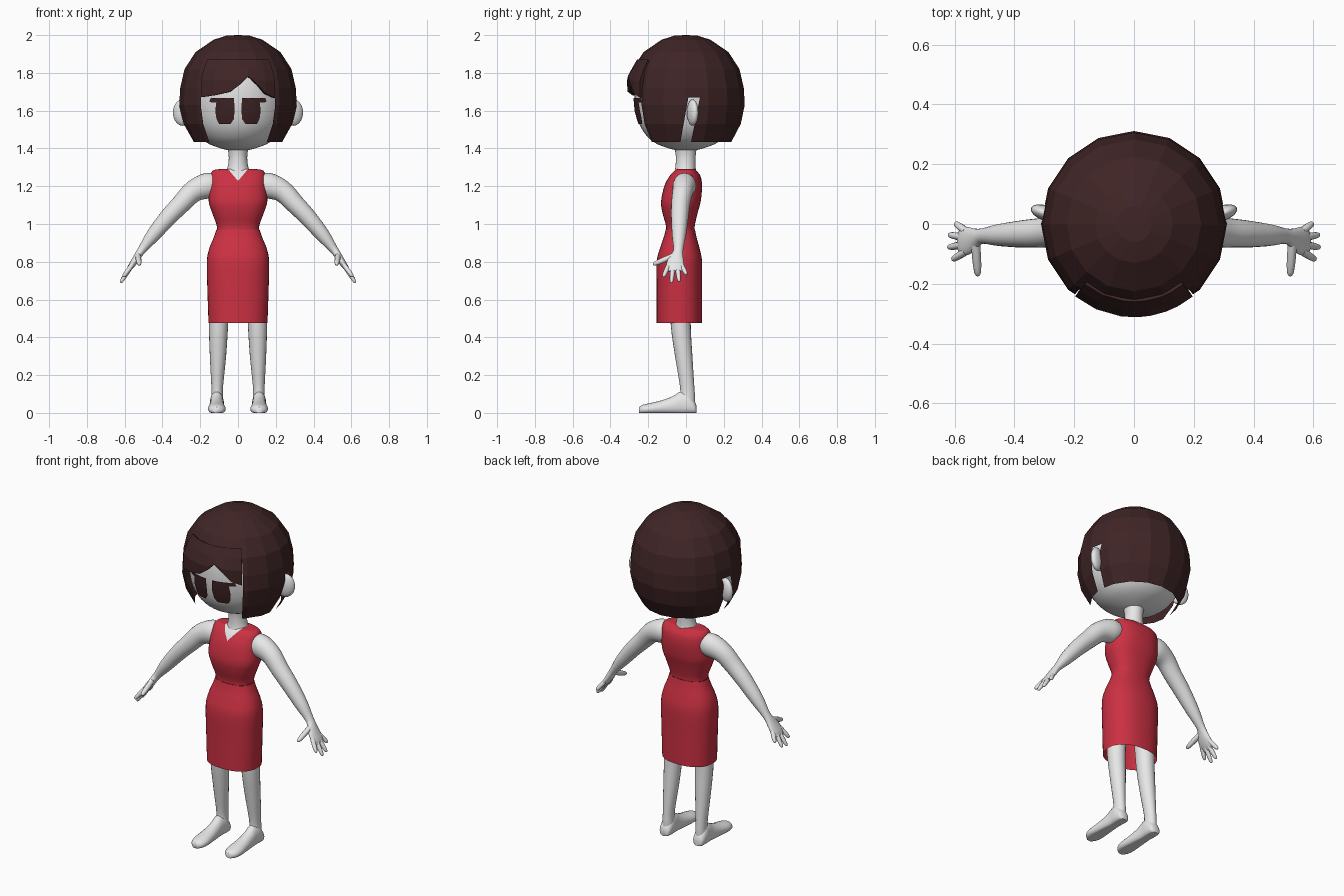
import bpy, bmesh, math
from mathutils import Vector

if "Cube" in bpy.data.objects:
    bpy.data.objects.remove(bpy.data.objects["Cube"])


def material(name, rgb):
    m = bpy.data.materials.new(name)
    m.diffuse_color = (*rgb, 1)
    m.use_nodes = True
    m.node_tree.nodes["Principled BSDF"].inputs["Base Color"].default_value = m.diffuse_color
    return m


SKIN = material("pale skin", (0.8, 0.8, 0.8))
HAIR = material("dark brown", (0.05, 0.018, 0.019))
RED = material("red cloth", (0.6, 0.03, 0.055))


def finish(name, bm, mat, smooth=True, mirror=False, thick=0):
    bmesh.ops.recalc_face_normals(bm, faces=bm.faces)
    me = bpy.data.meshes.new(name)
    bm.to_mesh(me)
    bm.free()
    me.materials.append(mat)
    ob = bpy.data.objects.new(name, me)
    bpy.context.collection.objects.link(ob)
    if smooth:
        me.polygons.foreach_set("use_smooth", [True] * len(me.polygons))
        me.set_sharp_from_angle(angle=math.radians(50))
    if thick:
        s = ob.modifiers.new("thickness", 'SOLIDIFY')
        s.thickness = thick
    if mirror:
        ob.modifiers.new("mirror", 'MIRROR')
    return ob


def bridge(bm, rings, closed=True):
    for a, b in zip(rings, rings[1:]):
        n = len(a)
        for i in range(n if closed else n - 1):
            j = (i + 1) % n
            bm.faces.new((a[i], a[j], b[j], b[i]))


def spline(rows, steps):
    """Catmull-Rom through the rows, any number of values per row."""
    rows = [Vector(r) for r in rows]
    p = [rows[0]] + rows + [rows[-1]]
    out = []
    for a, b, c, d in zip(p, p[1:], p[2:], p[3:]):
        for k in range(steps):
            t = k / steps
            out.append(0.5 * (2 * b + (c - a) * t + (2 * a - 5 * b + 4 * c - d) * t * t
                              + (3 * b - a - 3 * c + d) * t ** 3))
    return out + [rows[-1]]


def tube(rows, axis=(0, 1, 0), up=None, n=20, pw=2, steps=4, caps=True):
    """Loft of ellipses: rows are x, y, z, radius along axis, radius across."""
    bm = bmesh.new()
    rows = spline(rows, steps)
    rings = []
    for k, r in enumerate(rows):
        c = Vector(r[:3])
        t = Vector(up) if up else (Vector(rows[min(k + 1, len(rows) - 1)][:3])
                                   - Vector(rows[max(k - 1, 0)][:3])).normalized()
        a = Vector(axis)
        a = (a - t * a.dot(t)).normalized()
        b = t.cross(a)
        ring = []
        for i in range(n):
            w = 2 * math.pi * i / n
            u, v = math.cos(w), math.sin(w)
            u = math.copysign(abs(u) ** (2 / pw), u)
            v = math.copysign(abs(v) ** (2 / pw), v)
            ring.append(bm.verts.new(c + a * u * r[3] + b * v * r[4]))
        rings.append(ring)
    bridge(bm, rings)
    if caps:
        bm.faces.new(rings[0])
        bm.faces.new(rings[-1])
    return bm


def lathe(profile, n):
    bm = bmesh.new()
    rings = [[bm.verts.new((r * math.sin(2 * math.pi * i / n), -r * math.cos(2 * math.pi * i / n), z))
              for i in range(n)] for r, z in profile]
    bridge(bm, rings)
    bmesh.ops.remove_doubles(bm, verts=bm.verts, dist=1e-5)
    return bm


def cut(bm, planes, rule):
    """Slice along planes, then delete the faces whose centre meets the rule."""
    for co, no in planes:
        bmesh.ops.bisect_plane(bm, geom=bm.verts[:] + bm.edges[:] + bm.faces[:],
                               plane_co=co, plane_no=no)
    bad = [f for f in bm.faces if rule(f.calc_center_median())]
    bmesh.ops.delete(bm, geom=bad, context='FACES')


# Head
HEAD = [(0, 1.38), (0.09, 1.40), (0.165, 1.43), (0.215, 1.475), (0.247, 1.53), (0.265, 1.6),
        (0.272, 1.68), (0.262, 1.78), (0.22, 1.88), (0.12, 1.95), (0, 1.965)]
finish("head", lathe([tuple(v) for v in spline(HEAD, 3)], 32), SKIN)


def head_radius(z):
    for (r0, z0), (r1, z1) in zip(HEAD, HEAD[1:]):
        if z0 <= z <= z1:
            return r0 + (r1 - r0) * (z - z0) / (z1 - z0)


# Eyes with lashes, laid on the face
bm = bmesh.new()
rings = []
for z, x0, x1 in [(1.667, .02, .145), (1.645, .02, .152), (1.643, .02, .115),
                  (1.60, .018, .12), (1.555, .022, .114), (1.53, .04, .1)]:
    xs = [x0 + (x1 - x0) * i / 6 for i in range(7)]
    rings.append([bm.verts.new((x, -math.sqrt(head_radius(z) ** 2 - x * x) - 0.008, z)) for x in xs])
bridge(bm, rings, closed=False)
finish("eyes", bm, HAIR, mirror=True)

# Ears
bm = bmesh.new()
bmesh.ops.create_uvsphere(bm, u_segments=16, v_segments=10, radius=1)
bmesh.ops.scale(bm, vec=(0.055, 0.026, 0.07), verts=bm.verts)
for v in bm.verts:
    x, y = v.co.x, v.co.y
    v.co = (0.293 + x * 0.94 - y * 0.34, 0.035 + x * 0.34 + y * 0.94, 1.59 + v.co.z)
finish("ears", bm, SKIN, mirror=True)

# Faceted bob with a face opening and a slit for each ear
bm = lathe([(0, 2.0), (0.06, 1.998), (0.13, 1.975), (0.225, 1.91), (0.283, 1.82), (0.306, 1.72),
            (0.311, 1.63), (0.29, 1.53), (0.24, 1.435)], 16)
A = math.radians(40)
cut(bm, [((0, 0, 1.79), (0, 0, 1))] + [((0, 0, 0), (math.cos(A), s * math.sin(A), 0)) for s in (1, -1)],
    lambda c: c.z < 1.79 and abs(math.atan2(c.x, -c.y)) < A)
cut(bm, [((0, 0, 1.67), (0, 0, 1)), ((0, 0, 1.6), (0, 1, -0.18)), ((0, 0.06, 1.6), (0, 1, -0.2))],
    lambda c: c.z < 1.67 and 0.18 * (c.z - 1.6) < c.y < 0.06 + 0.2 * (c.z - 1.6))
finish("bob_hair", bm, HAIR, smooth=False)

# Swept fringe: columns of angle and lower edge height
bm = bmesh.new()
rings = []
for deg, zb in [(-39, 1.672), (-24, 1.682), (-8, 1.7), (2, 1.738), (10, 1.78),
                (20, 1.735), (28, 1.69), (39, 1.668)]:
    a = math.radians(deg)
    rings.append([bm.verts.new((r * math.sin(a), -r * math.cos(a), z)) for r, z in
                  [(0.26, 1.87), (0.288, 1.82), (0.312, max(1.76, zb + 0.005)), (0.312, zb)]])
bridge(bm, rings, closed=False)
finish("fringe", bm, HAIR, smooth=False, thick=0.02)


# Torso, bodice and skirt share one helper: height, half width, front y, back y
def body(rows, grow=0, **kw):
    return tube([(0, (f + b) / 2, z, (b - f) / 2 + grow, w + grow) for z, w, f, b in rows],
                up=(0, 0, 1), n=40, **kw)


CHEST = [(0.972, .111, -.105, .045), (1.0, .115, -.108, .048), (1.06, .137, -.125, .062),
         (1.12, .155, -.132, .078), (1.2, .152, -.115, .085), (1.25, .147, -.09, .078),
         (1.275, .14, -.07, .062), (1.288, .12, -.055, .05), (1.292, .06, -.045, .04)]
finish("chest", body(CHEST, -0.005, pw=2.4), SKIN)
bm = body(CHEST, pw=2.4, caps=False)
cut(bm, [((0, 0, 1.228), (1, 0, s * 0.85)) for s in (1, -1)],
    lambda c: c.y < 0 and abs(c.x) < 0.85 * (c.z - 1.228) and abs(c.x) < 0.055)
finish("bodice", bm, RED)
finish("skirt", body([(0.475, .156, -.155, .085), (0.65, .162, -.155, .085), (0.8, .165, -.155, .085),
                      (0.87, .152, -.138, .072), (0.93, .128, -.118, .056),
                      (0.972, .114, -.107, .047)], pw=2.3, caps=False), RED)
finish("neck", body([(1.25, .075, -.07, .06), (1.29, .058, -.058, .052), (1.33, .05, -.054, .05),
                     (1.37, .05, -.055, .052), (1.42, .06, -.065, .06)]), SKIN)

# Arms running into flat palms
finish("arms", tube([(.11, -.005, 1.2, .05, .055), (.16, -.008, 1.203, .062, .068),
                     (.235, -.017, 1.173, .055, .058), (.30, -.028, 1.108, .05, .051),
                     (.37, -.033, 1.035, .046, .046), (.45, -.037, .94, .037, .037),
                     (.505, -.04, .868, .026, .023), (.525, -.045, .84, .03, .02),
                     (.55, -.055, .80, .045, .018), (.573, -.058, .767, .047, .014),
                     (.585, -.058, .75, .036, .008)]), SKIN, mirror=True)


# Fingers and thumb
def finger(name, a, b, r, axis):
    a, b = Vector(a), Vector(b)
    rows = [(*a.lerp(b, t), r * k, r * k) for t, k in
            [(0, 1), (0.5, 1), (0.85, 0.8), (0.96, 0.5), (1, 0.1)]]
    finish(name, tube(rows, axis, n=10, steps=2), SKIN, mirror=True)


for i, (y0, tip) in enumerate([(-.092, (.608, -.12, .72)), (-.068, (.622, -.078, .688)),
                               (-.046, (.62, -.036, .695)), (-.024, (.598, .003, .732))]):
    finger(f"finger_{i + 1}", (.562, y0, .782), tip, .0125, (0, 1, 0))
finger("thumb", (.53, -.06, .835), (.522, -.175, .785), .015, (1, 0, 0))

# Legs
finish("legs", tube([(.095, -.035, .75, .06, .058), (.103, -.028, .47, .053, .051),
                     (.106, -.012, .3, .046, .043), (.11, .006, .14, .038, .031),
                     (.11, .008, .08, .04, .031), (.11, .008, .03, .04, .034)],
                    up=(0, 0, 1)), SKIN, mirror=True)

# Feet: y, top height, half width; soles flattened on the ground
bm = tube([(.112, y, h * .4, w, h * .6) for y, h, w in
           [(.056, .035, .014), (.046, .06, .032), (.01, .11, .038), (-.03, .112, .036),
            (-.07, .088, .038), (-.13, .066, .043), (-.19, .052, .047), (-.23, .042, .038),
            (-.25, .03, .016)]], axis=(1, 0, 0), up=(0, -1, 0))
for v in bm.verts:
    v.co.z = max(v.co.z, 0)
finish("feet", bm, SKIN, mirror=True)
